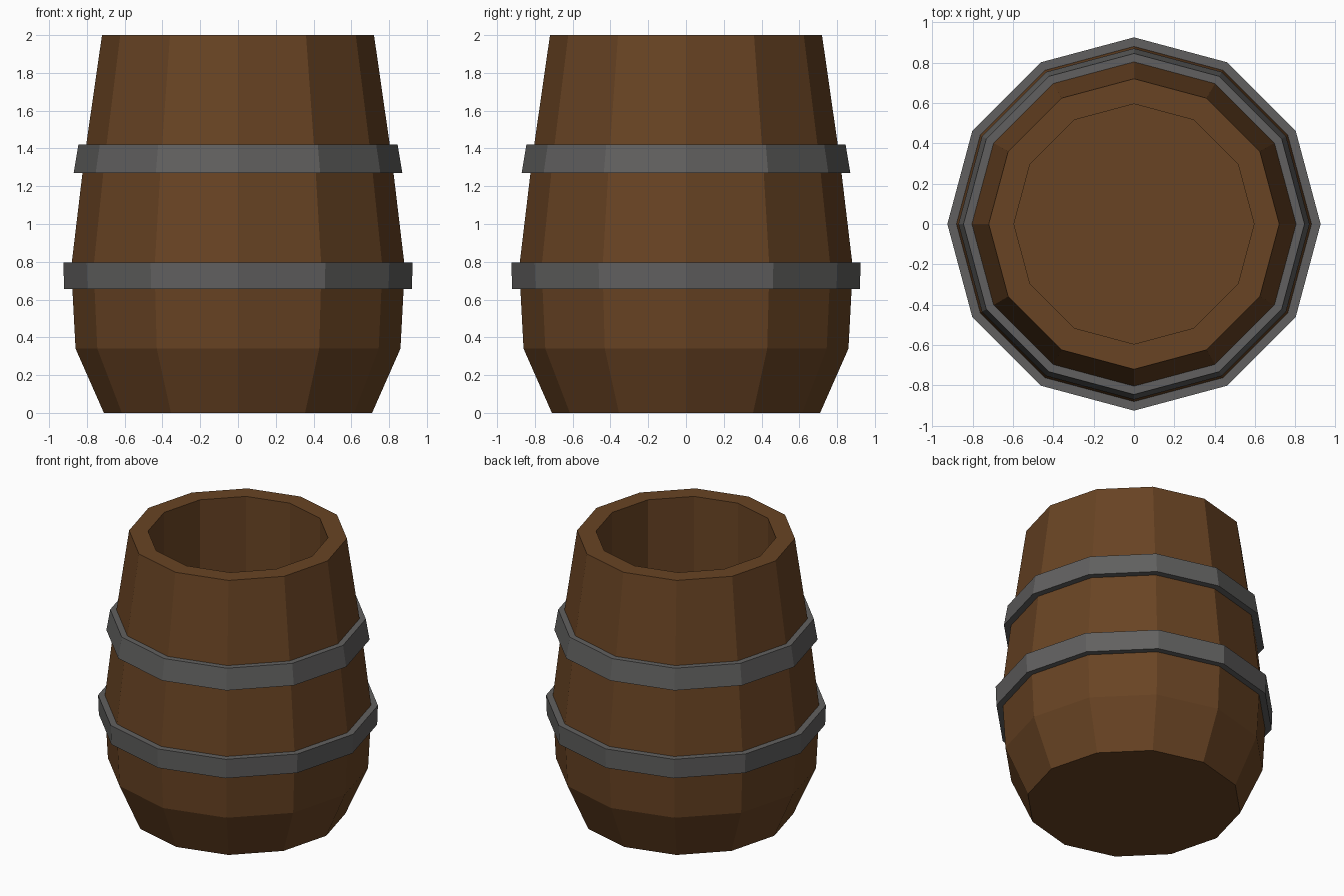
import bpy, bmesh, math

if "Cube" in bpy.data.objects:
    bpy.data.objects.remove(bpy.data.objects["Cube"])

SIDES = 12


def material(name, rgb):
    m = bpy.data.materials.new(name)
    m.diffuse_color = (*rgb, 1)
    m.use_nodes = True
    m.node_tree.nodes["Principled BSDF"].inputs["Base Color"].default_value = m.diffuse_color
    return m


def lathe(name, profile, mat, closed=False):
    """Revolve (radius, z) points around z; cap the ends unless closed into a loop."""
    bm = bmesh.new()
    rings = [[bm.verts.new((r * math.cos(math.tau * i / SIDES),
                            r * math.sin(math.tau * i / SIDES), z))
              for i in range(SIDES)] for r, z in profile]
    pairs = list(zip(rings, rings[1:]))
    if closed:
        pairs.append((rings[-1], rings[0]))
    else:
        bm.faces.new(rings[0][::-1])
        bm.faces.new(rings[-1])
    for a, b in pairs:
        for i in range(SIDES):
            j = (i + 1) % SIDES
            bm.faces.new((a[i], a[j], b[j], b[i]))
    bmesh.ops.recalc_face_normals(bm, faces=bm.faces)
    me = bpy.data.meshes.new(name)
    bm.to_mesh(me)
    bm.free()
    me.materials.append(mat)
    ob = bpy.data.objects.new(name, me)
    bpy.context.collection.objects.link(ob)
    return ob


wood = material("brown_wood", (0.14, 0.057, 0.017))
iron = material("grey_iron", (0.12, 0.118, 0.116))

# Open barrel: outer staves, flat rim, straight inner wall and floor
lathe("barrel_body", [(0.71, 0), (0.86, 0.34), (0.883, 0.77), (0.815, 1.34),
                      (0.72, 2.0), (0.595, 2.0), (0.595, 0.2)], wood)

# Two hoops following the taper of the staves
lathe("lower_hoop", [(0.92, 0.655), (0.925, 0.795), (0.875, 0.795), (0.87, 0.655)],
      iron, closed=True)
lathe("upper_hoop", [(0.87, 1.27), (0.845, 1.42), (0.80, 1.42), (0.815, 1.27)],
      iron, closed=True)
